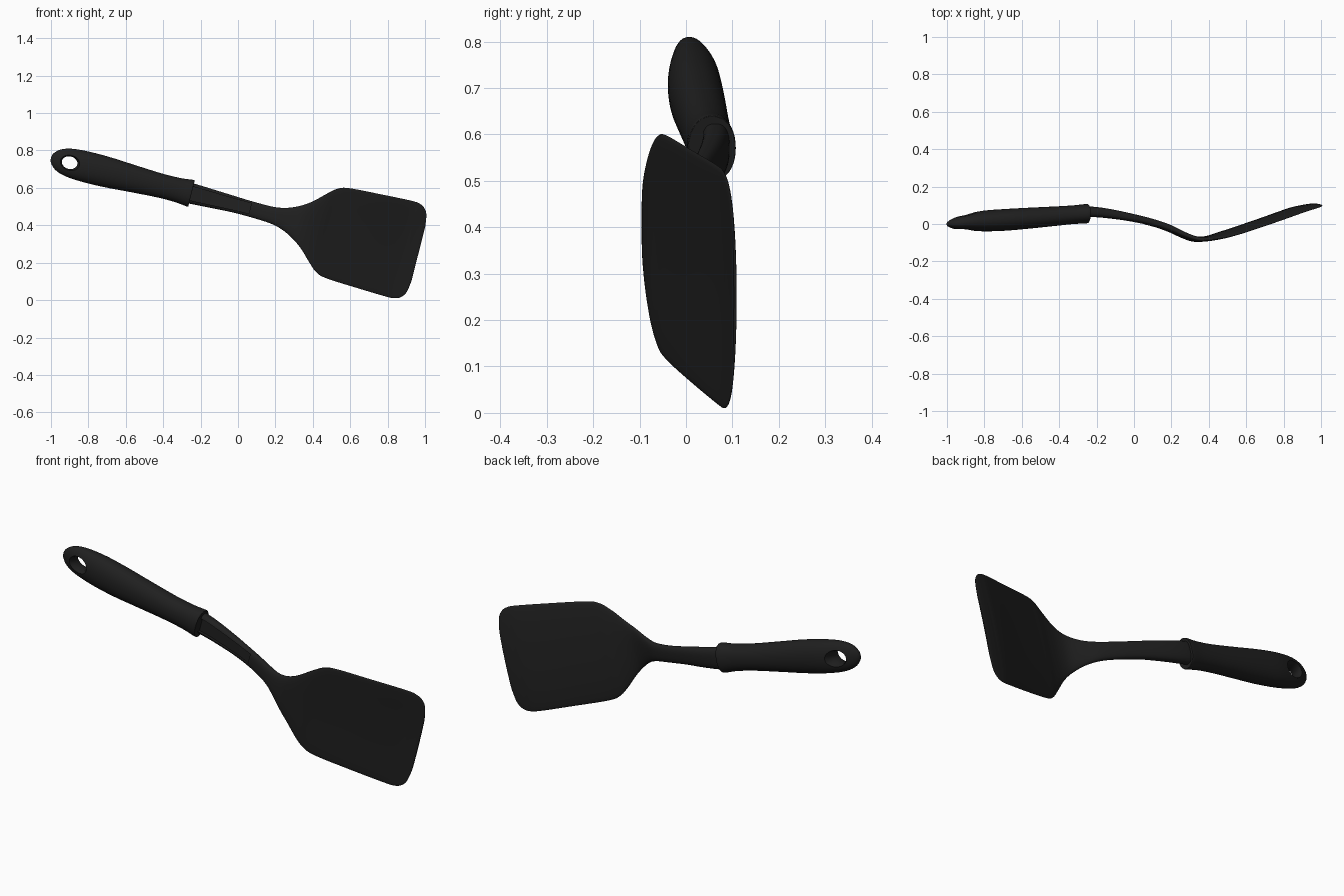
import bpy, bmesh, math
from mathutils import Vector

cube = bpy.data.objects.get("Cube")
if cube:
    bpy.data.objects.remove(cube)

black = bpy.data.materials.new("matte black")
black.use_nodes = True
colour = (0.014, 0.014, 0.014, 1)
black.diffuse_color = colour
bsdf = black.node_tree.nodes["Principled BSDF"]
bsdf.inputs["Base Color"].default_value = colour
bsdf.inputs["Roughness"].default_value = 0.7

TILT = math.radians(14.2)
START = Vector((-1, 0, 0.76))
ALONG = Vector((math.cos(TILT), 0, -math.sin(TILT)))
ACROSS = Vector((math.sin(TILT), 0, math.cos(TILT)))
SIDES = 40


def place(u, v, y):
    """Position u along the tool, v across it and y in depth."""
    return START + ALONG * u + ACROSS * v + Vector((0, y, 0))


def smooth_path(rows, steps=5):
    """Catmull-Rom interpolation through every column of a station list."""
    rows = [Vector(r) for r in rows]
    out = []
    for i in range(len(rows) - 1):
        a, b = rows[max(i - 1, 0)], rows[i]
        c, d = rows[i + 1], rows[min(i + 2, len(rows) - 1)]
        for s in range(steps):
            t = s / steps
            out.append(0.5 * (2 * b + (c - a) * t + (2 * a - 5 * b + 4 * c - d) * t ** 2
                              + (3 * b - a - 3 * c + d) * t ** 3))
    return out + [rows[-1]]


def superellipse(power):
    ring = []
    for k in range(SIDES):
        a = math.tau * k / SIDES
        c, s = math.cos(a), math.sin(a)
        ring.append((math.copysign(abs(c) ** (2 / power), c),
                     math.copysign(abs(s) ** (2 / power), s)))
    return ring


def skin(name, rings):
    """Closed smooth surface through a list of equal-length rings."""
    bm = bmesh.new()
    loops = [[bm.verts.new(p) for p in ring] for ring in rings]
    n = len(loops[0])
    for a, b in zip(loops, loops[1:]):
        for k in range(n):
            j = (k + 1) % n
            bm.faces.new((a[k], a[j], b[j], b[k]))
    bm.faces.new(loops[0])
    bm.faces.new(loops[-1])
    bmesh.ops.recalc_face_normals(bm, faces=bm.faces)
    mesh = bpy.data.meshes.new(name)
    bm.to_mesh(mesh)
    bm.free()
    mesh.materials.append(black)
    obj = bpy.data.objects.new(name, mesh)
    bpy.context.collection.objects.link(obj)
    return obj


def cut(target, cutter):
    mod = target.modifiers.new("cut", 'BOOLEAN')
    mod.operation = 'DIFFERENCE'
    mod.solver = 'EXACT'
    mod.object = cutter
    bpy.ops.object.select_all(action='DESELECT')
    target.select_set(True)
    bpy.context.view_layer.objects.active = target
    bpy.ops.object.modifier_apply(modifier=mod.name)
    bpy.data.objects.remove(cutter)
    bpy.ops.object.shade_smooth_by_angle(angle=math.radians(35))


# Grip: along, half width, depth centre, half depth
grip_stations = [
    (0, 0.006, 0, 0.004), (0.008, 0.028, 0, 0.014), (0.04, 0.057, 0.003, 0.029),
    (0.1, 0.076, 0.009, 0.042), (0.2, 0.083, 0.016, 0.055), (0.32, 0.081, 0.022, 0.058),
    (0.45, 0.073, 0.031, 0.056), (0.6, 0.065, 0.042, 0.052), (0.7, 0.066, 0.05, 0.05),
    (0.765, 0.073, 0.055, 0.052), (0.775, 0.071, 0.056, 0.05)]
grip = skin("grip", [[place(u, v * w, y + d * h) for v, d in superellipse(2.15)]
                     for u, w, y, h in smooth_path(grip_stations)])

# Hanging hole, flared towards both faces
hole = skin("hole_cutter", [[place(0.103 + v * r, d * r * 0.8, y) for v, d in superellipse(2)]
                            for y, r in ((-0.08, 0.075), (-0.01, 0.042),
                                         (0.025, 0.042), (0.1, 0.075))])
cut(grip, hole)

# Shaft flowing into the blade: same columns as the grip
blade_stations = [
    (0.72, 0.056, 0.062, 0.032), (0.8, 0.054, 0.063, 0.03), (0.9, 0.049, 0.053, 0.027),
    (1.03, 0.043, 0.031, 0.022), (1.14, 0.042, 0.006, 0.02), (1.23, 0.046, -0.024, 0.02),
    (1.3, 0.063, -0.056, 0.018), (1.365, 0.095, -0.079, 0.015), (1.42, 0.135, -0.08, 0.013),
    (1.48, 0.193, -0.068, 0.012), (1.53, 0.233, -0.052, 0.011), (1.59, 0.249, -0.033, 0.01),
    (1.75, 0.258, 0.02, 0.009), (1.92, 0.265, 0.079, 0.008), (1.97, 0.261, 0.093, 0.007),
    (2.0, 0.245, 0.1, 0.006), (2.02, 0.213, 0.104, 0.005), (2.03, 0.15, 0.106, 0.003)]


def blade_ring(u, w, y, h):
    shift = -0.014 * min(max((u - 1) / 0.5, 0), 1)
    return [place(u, v * w + shift, y + d * h - 0.15 * (v * w) ** 2)
            for v, d in superellipse(2.6)]


path = smooth_path(blade_stations)
blade = skin("shaft_and_blade", [blade_ring(*p) for p in path])

# Shallow channel along the front of the shaft
corners = [(-0.68, -2), (0.68, -2), (0.68, -0.35), (-0.68, -0.35)]
channel = skin("channel_cutter", [[place(u, v * w, y + d * h) for v, d in corners]
                                  for u, w, y, h in path if 0.75 < u < 1.1])
cut(blade, channel)
